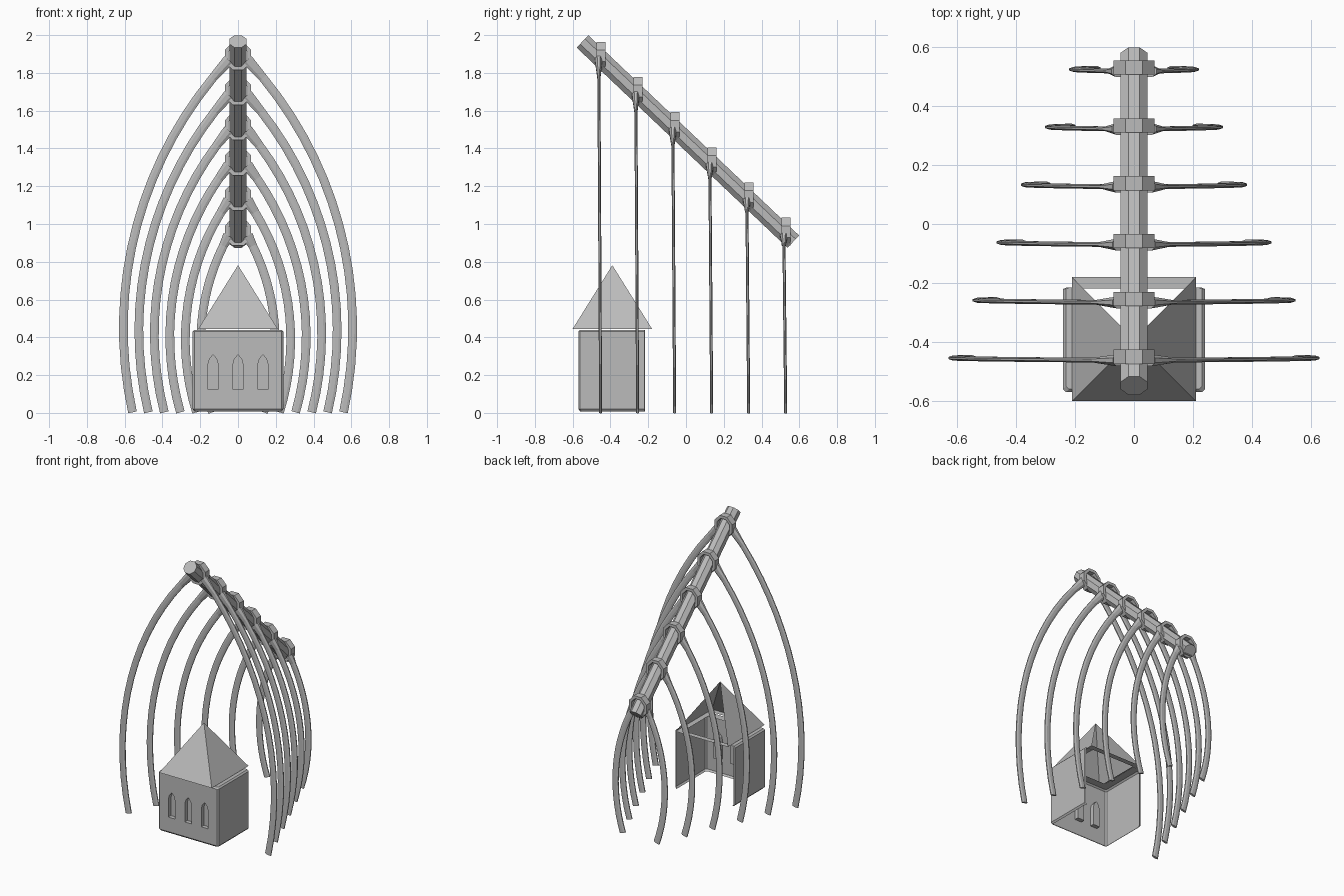
import bpy, bmesh, math
from mathutils import Vector

cube = bpy.data.objects.get("Cube")
if cube:
    bpy.data.objects.remove(cube, do_unlink=True)

grey = bpy.data.materials.new("stone grey")
grey.use_nodes = True
colour = (0.5, 0.5, 0.5, 1)
grey.diffuse_color = colour
grey.node_tree.nodes["Principled BSDF"].inputs["Base Color"].default_value = colour


def finish(bm, name, solid=True):
    if solid:
        bmesh.ops.recalc_face_normals(bm, faces=bm.faces)
    mesh = bpy.data.meshes.new(name)
    bm.to_mesh(mesh)
    bm.free()
    mesh.materials.append(grey)
    obj = bpy.data.objects.new(name, mesh)
    bpy.context.collection.objects.link(obj)
    return obj


def loft(bm, loops, closed=True, caps=False):
    """Skin a list of equal-length point loops."""
    rings = [[bm.verts.new(p) for p in loop] for loop in loops]
    n = len(rings[0])
    for a, b in zip(rings, rings[1:]):
        for i in range(n if closed else n - 1):
            j = (i + 1) % n
            bm.faces.new((a[i], a[j], b[j], b[i]))
    if caps:
        bm.faces.new(rings[0][::-1])
        bm.faces.new(rings[-1])
    return rings


def octagon(centre, u, v):
    """Flat-sided octagon spanned by the half-axes u and v."""
    k = math.cos(math.pi / 8)
    return [centre + (u * math.cos(a) + v * math.sin(a)) / k
            for a in [math.pi / 8 + math.pi / 4 * i for i in range(8)]]


COUNT = 6
STEP = 0.196


def spine_z(y):
    return 1.446 - 0.95 * y


# Sloping ridge beam
start, end = [Vector((0, y, spine_z(y))) for y in (-0.548, 0.568)]
axis = (end - start).normalized()
side = Vector((0.045, 0, 0))
up = axis.cross(Vector((1, 0, 0))) * 0.045
bm = bmesh.new()
loft(bm, [octagon(start, side, up), octagon(end, side, up)], caps=True)
finish(bm, "ridge_beam")

# Collars around the beam
for i in range(COUNT):
    y = -0.45 + STEP * i
    zc = spine_z(y) + 0.017
    bm = bmesh.new()
    loops = []
    for dy, r in ((-0.024, 0.05), (-0.024, 0.07), (0.024, 0.07), (0.024, 0.05)):
        loops.append(octagon(Vector((0, y + dy, zc)),
                             Vector((r, 0, 0)), Vector((0, 0, r + 0.004))))
    loft(bm, loops + loops[:1])
    bmesh.ops.remove_doubles(bm, verts=bm.verts, dist=0.0001)
    finish(bm, f"collar_{i + 1}")

# Paired arched ribs: circular arcs, thin front to back
SEGMENTS = 16
for i in range(COUNT):
    y = -0.462 + STEP * i
    top = spine_z(-0.45 + STEP * i) - 0.005
    widest = 0.607 - 0.082 * i
    zc = 0.45 - 0.015 * i
    drop, reach = top - zc, widest - 0.05
    radius = (drop ** 2 + reach ** 2) / (2 * reach)
    a0 = math.asin(drop / radius)
    a1 = -math.asin((zc - 0.003) / radius)
    for sign, label in ((1, "left"), (-1, "right")):
        loops = []
        for k in range(SEGMENTS + 1):
            t = k / SEGMENTS
            a = a0 + (a1 - a0) * t
            out = Vector((sign * math.cos(a), 0, math.sin(a)))
            centre = Vector((sign * (widest - radius), y + 0.01 * t, zc)) + out * radius
            depth = 0.02 if k == 0 else 0.008
            width = 0.03 if k == 0 else 0.023
            loops.append(octagon(centre, out * width, Vector((0, depth, 0))))
        bm = bmesh.new()
        loft(bm, loops, caps=True)
        finish(bm, f"rib_{label}_{i + 1}")

# Chapel walls: chamfered shell, open at the back and below
X, FRONT, BACK, C = 0.24, -0.57, -0.22, 0.01
LOW, HIGH = 0.02, 0.43


def plan(z, d):
    half = [(X - C - d, BACK + 0.004), (X - d, BACK), (X - d, FRONT + C + d), (X - C - d, FRONT + d)]
    pts = half + [(-x, y) for x, y in reversed(half)]
    return [Vector((x, y, z)) for x, y in pts]


bm = bmesh.new()
loft(bm, [plan(0.008, C), plan(LOW, 0), plan(HIGH, 0), plan(0.44, C), plan(0.44, 0.065)], closed=False)
front = [f for f in bm.faces
         if all(abs(v.co.y - FRONT) < 0.0001 for v in f.verts)]
bmesh.ops.delete(bm, geom=front, context="FACES_ONLY")
finish(bm, "chapel_walls")

# Front wall with three pointed niches
bm = bmesh.new()


def outline(points):
    vs = [bm.verts.new((x, FRONT, z)) for x, z in points]
    return vs, [bm.edges.new((vs[i], vs[(i + 1) % len(vs)])) for i in range(len(vs))]


w = X - C
edges = outline([(-w, LOW), (w, LOW), (w, HIGH), (-w, HIGH)])[1]
niches = []
for cx in (-0.132, 0, 0.132):
    half = [(0.027, 0.125), (0.027, 0.255), (0.019, 0.285)]
    shape = half + [(0, 0.308)] + [(-x, z) for x, z in reversed(half)]
    vs, es = outline([(cx + x, z) for x, z in shape])
    niches.append(vs)
    edges += es
bmesh.ops.triangle_fill(bm, use_beauty=True, use_dissolve=False,
                        edges=edges, normal=(0, -1, 0))
for vs in niches:
    inner = [bm.verts.new(v.co + Vector((0, 0.03, 0))) for v in vs]
    for i in range(len(vs)):
        j = (i + 1) % len(vs)
        bm.faces.new((vs[i], vs[j], inner[j], inner[i]))
    bm.faces.new(inner)
finish(bm, "chapel_front")

# Pyramid roof, open at the back, with a flat eaves frame
RX, RY, MID = 0.21, 0.21, -0.39
bm = bmesh.new()


def square(z, d):
    return [Vector((sx * (RX - d), MID + sy * (RY - d), z))
            for sx, sy in ((1, 1), (1, -1), (-1, -1), (-1, 1))]


outer = loft(bm, [square(0.445, 0), square(0.445, 0.038)])[0]
apex = bm.verts.new((0, MID, 0.782))
for a, b in zip(outer, outer[1:]):
    bm.faces.new((a, b, apex))
finish(bm, "chapel_roof")
